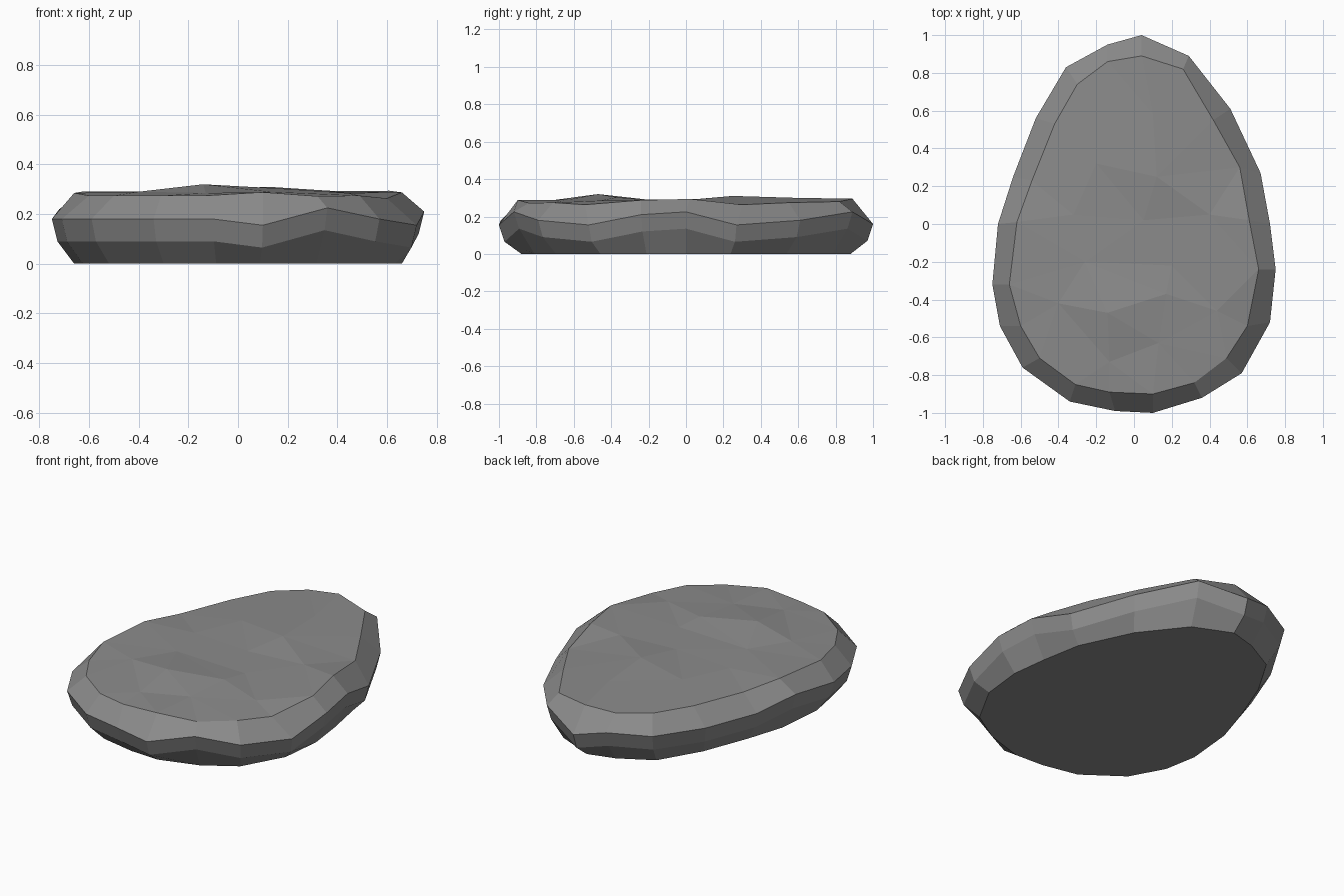
import bpy
from mathutils import Vector
from mathutils.geometry import delaunay_2d_cdt

if "Cube" in bpy.data.objects:
    bpy.data.objects.remove(bpy.data.objects["Cube"])

# Widest outline of the stone, clockwise from the tip (x, y, z)
rim = [(.04, 1, .16), (.29, .89, .225), (.51, .61, .18), (.67, .27, .155), (.72, 0, .225),
       (.75, -.24, .21), (.72, -.52, .155), (.57, -.79, .18), (.36, -.92, .225), (.10, -1, .155),
       (-.10, -.99, .18), (-.34, -.94, .18), (-.59, -.76, .18), (-.71, -.54, .18), (-.75, -.32, .18),
       (-.72, 0, .22), (-.64, .25, .18), (-.52, .56, .18), (-.36, .83, .19), (-.14, .95, .2)]

# Edge of the worn top face (x, y)
top_edge = [(.04, .89), (.26, .82), (.42, .55), (.56, .30), (.61, .02),
            (.66, -.24), (.60, -.54), (.49, -.71), (.32, -.84), (.10, -.90),
            (-.13, -.89), (-.31, -.85), (-.50, -.71), (-.60, -.54), (-.66, -.32),
            (-.62, .01), (-.54, .23), (-.42, .53), (-.30, .74), (-.14, .86)]
edge_lift = {0: .295, 1: .28, 8: .272, 9: .288, 14: .285}  # exceptions in height

# Shallow bumps on the top face (x, y, z)
bumps = [(-.14, -.47, .32), (.17, -.37, .303), (.44, -.46, .285), (-.40, -.42, .29),
         (-.26, -.20, .29), (.20, -.22, .29), (.13, -.63, .29), (-.13, -.73, .285),
         (.05, .02, .29), (.12, .25, .31), (-.20, .32, .291), (.10, .58, .3),
         (-.32, .05, .288), (.40, .05, .292)]

n = len(rim)


def ring(scale, drop):
    return [(x * scale, y * scale, max(z - drop, 0)) for x, y, z in rim]


# Stacked rings for base, lower side, rim and top edge
verts = ring(.88, 1) + ring(.97, .09) + rim
verts += [(x, y, edge_lift.get(i, .195 + .44 * rim[i][2])) for i, (x, y) in enumerate(top_edge)]
faces = [tuple(range(n))]
for k in range(3):
    for i in range(n):
        j = (i + 1) % n
        faces.append((k * n + i, k * n + n + i, k * n + n + j, k * n + j))

# Triangulated uneven top; its edge points keep their order, so the sides join it
start = 3 * n
top = verts[start:] + bumps
loop = list(range(n))[::-1]
pts, _, tris, src, _, _ = delaunay_2d_cdt([Vector(p[:2]) for p in top], [], [loop], 1, 1e-5)
verts = verts[:start] + [(p.x, p.y, top[s[0]][2]) for p, s in zip(pts, src)]
faces += [tuple(start + v for v in t) for t in tris]

mesh = bpy.data.meshes.new("flat_stone")
mesh.from_pydata(verts, [], faces)
mesh.validate()
mesh.update()
stone = bpy.data.objects.new("flat_stone", mesh)
bpy.context.collection.objects.link(stone)

# Dark grey rock
rock = bpy.data.materials.new("dark_rock")
rock.diffuse_color = (.26, .26, .26, 1)
rock.use_nodes = True
rock.node_tree.nodes["Principled BSDF"].inputs["Base Color"].default_value = rock.diffuse_color
mesh.materials.append(rock)
